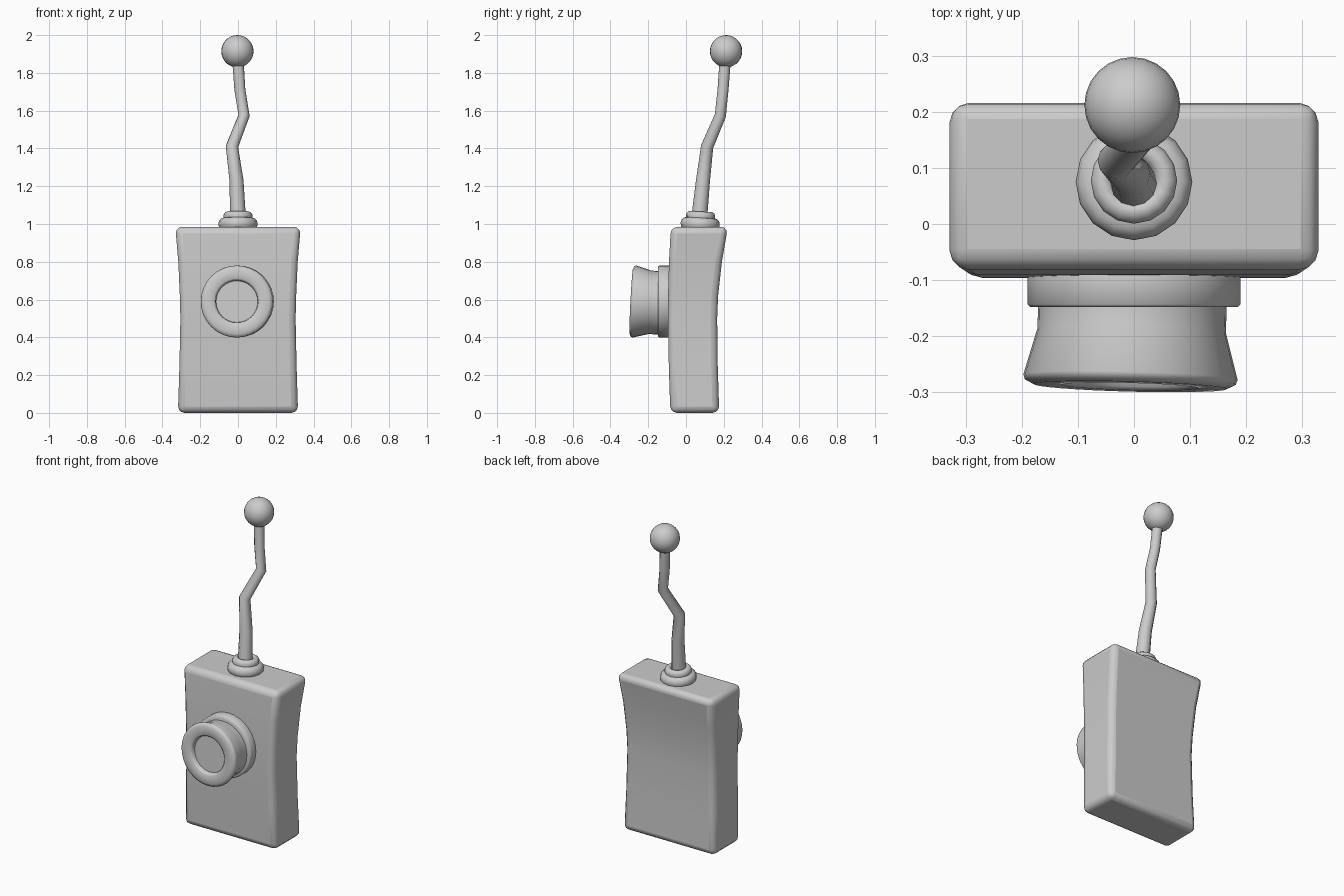
import bpy, bmesh, math
from mathutils import Vector, Matrix

if "Cube" in bpy.data.objects:
    bpy.data.objects.remove(bpy.data.objects["Cube"])

grey = bpy.data.materials.new("light_grey")
grey.diffuse_color = (0.6, 0.6, 0.6, 1)
grey.use_nodes = True
grey.node_tree.nodes["Principled BSDF"].inputs["Base Color"].default_value = grey.diffuse_color


def finish(name, bm, angle=40, bevel=0):
    bmesh.ops.recalc_face_normals(bm, faces=bm.faces)
    mesh = bpy.data.meshes.new(name)
    bm.to_mesh(mesh)
    bm.free()
    mesh.materials.append(grey)
    obj = bpy.data.objects.new(name, mesh)
    bpy.context.collection.objects.link(obj)
    if bevel:
        mod = obj.modifiers.new("rounded_edges", 'BEVEL')
        mod.width, mod.segments = bevel, 3
        mod.limit_method, mod.angle_limit = 'ANGLE', math.radians(50)
    bpy.ops.object.select_all(action='DESELECT')
    obj.select_set(True)
    bpy.context.view_layer.objects.active = obj
    bpy.ops.object.shade_smooth_by_angle(angle=math.radians(angle))
    return obj


def loft(bm, rings):
    """Skin a list of closed rings of points and cap both ends."""
    loops = [[bm.verts.new(p) for p in ring] for ring in rings]
    n = len(loops[0])
    for a, b in zip(loops, loops[1:]):
        for i in range(n):
            j = (i + 1) % n
            bm.faces.new((a[i], a[j], b[j], b[i]))
    bm.faces.new(loops[0])
    bm.faces.new(loops[-1])


def ring(radius, height, sides):
    return [Vector((radius * math.cos(math.tau * i / sides),
                    radius * math.sin(math.tau * i / sides), height))
            for i in range(sides)]


def lathe(name, profile, sides, matrix, angle=40):
    bm = bmesh.new()
    loft(bm, [[matrix @ p for p in ring(r, h, sides)] for r, h in profile])
    return finish(name, bm, angle)


# Body: flared box, narrower at the waist, with a concave back
levels = [(0.0, 0.318, -0.083, 0.176), (0.25, 0.31, -0.091, 0.168),
          (0.5, 0.305, -0.096, 0.165), (0.62, 0.308, -0.095, 0.17),
          (0.8, 0.316, -0.09, 0.19), (0.985, 0.332, -0.08, 0.222)]
bm = bmesh.new()
loft(bm, [[(-w, f, z), (w, f, z), (w, b, z), (-w, b, z)] for z, w, f, b in levels])
finish("body", bm, 60, bevel=0.035)

# Lens: mounting flange, then a slightly tilted flaring barrel with a recessed front
face_front = Matrix.Rotation(math.radians(90), 4, 'X')
lathe("lens_flange", [(0.18, 0.06), (0.19, 0.09), (0.19, 0.143), (0.185, 0.148), (0.16, 0.148)],
      32, Matrix.Translation((0, 0, 0.59)) @ face_front, 50)
tilt = Matrix.Rotation(math.radians(-3), 4, 'X') @ Matrix.Rotation(math.radians(-1.5), 4, 'Z')
barrel = [(0.168, -0.06), (0.168, 0.0), (0.168, 0.042), (0.191, 0.125), (0.188, 0.134),
          (0.172, 0.142), (0.122, 0.142), (0.114, 0.136), (0.11, 0.115)]
lathe("lens_barrel", barrel, 32,
      Matrix.Translation((-0.003, -0.148, 0.583)) @ tilt @ face_front, 45)

# Stepped collar at the base of the antenna
collar = [(0.09, -0.03), (0.1, -0.018), (0.104, 0.0), (0.1, 0.018), (0.088, 0.03),
          (0.076, 0.033), (0.077, 0.046), (0.072, 0.058), (0.06, 0.066),
          (0.046, 0.064), (0.038, 0.048)]
lathe("antenna_collar", collar, 16,
      Matrix.Translation((0, 0.075, 1.0)) @ Matrix.Rotation(math.radians(-3), 4, 'X'), 60)

# Crooked, tapering antenna rod
path = [((0.0, 0.07, 1.03), 0.042), ((-0.008, 0.09, 1.23), 0.037),
        ((-0.032, 0.112, 1.41), 0.033), ((0.032, 0.182, 1.575), 0.03),
        ((0.01, 0.196, 1.71), 0.029), ((0.0, 0.207, 1.86), 0.03)]
points = [Vector(p) for p, r in path]
rings = []
for i, (p, r) in enumerate(path):
    along = points[min(i + 1, len(path) - 1)] - points[max(i - 1, 0)]
    turn = Vector((0, 0, 1)).rotation_difference(along).to_matrix()
    rings.append([points[i] + turn @ v for v in ring(r, 0, 12)])
bm = bmesh.new()
loft(bm, rings)
finish("antenna_rod", bm, 60)

# Ball at the antenna tip
bm = bmesh.new()
bmesh.ops.create_uvsphere(bm, u_segments=24, v_segments=14, radius=0.0855,
                          matrix=Matrix.Translation((-0.003, 0.212, 1.9145)))
finish("antenna_ball", bm, 60)
